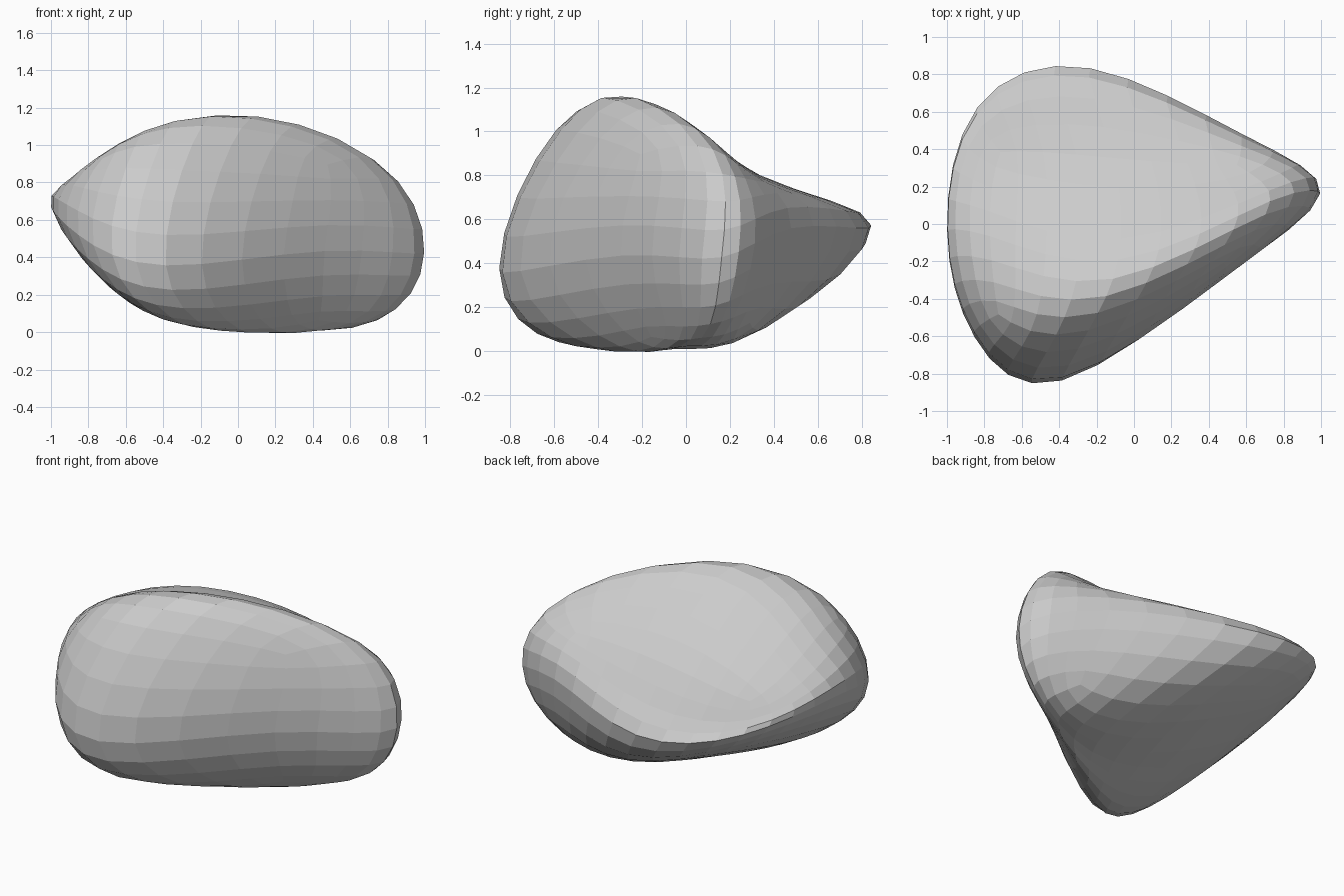
import bpy
import bmesh

# Remove the default cube
default = bpy.data.objects.get("Cube")
if default:
    bpy.data.objects.remove(default, do_unlink=True)

# Landmarks on the rock: rows run front to back, each row right to left (-x to +x)
UNDERSIDE = [
    [(-.56, -.64, .15), (-.15, -.48, .03), (.44, -.15, .05)],
    [(-.65, -.05, .27), (.02, -.16, .045), (.72, .08, .07)],
    [(-.6, .48, .42), (.1, .4, .135), (.65, .28, .11)],
]
RIM = [
    [(-.86, -.58, .52), (-.39, -.865, .34), (.45, -.3, .45)],
    [(-1, -.05, .68), None, (1.01, .155, .41)],
    [(-.83, .62, .64), (-.25, .855, .565), (.57, .48, .58)],
]
CROWN = [
    [(-.71, -.49, .94), (-.25, -.56, 1.01), (.5, -.2, .89)],
    [(-.77, -.05, .85), (-.09, -.21, 1.14), (.72, .14, .92)],
    [(-.72, .38, .735), (-.1, .35, .78), (.56, .3, .79)],
]
LAYERS = [UNDERSIDE, RIM, CROWN]


def make_cage():
    """Cube split once per side, with every vertex moved to its landmark."""
    bm = bmesh.new()
    bmesh.ops.create_cube(bm, size=2)
    bmesh.ops.subdivide_edges(bm, edges=bm.edges[:], cuts=1, use_grid_fill=True)
    for v in bm.verts:
        i, j, k = (round(c) + 1 for c in v.co)
        v.co = LAYERS[k][j][i]
    bmesh.ops.recalc_face_normals(bm, faces=bm.faces[:])
    mesh = bpy.data.meshes.new("rock")
    bm.to_mesh(mesh)
    bm.free()
    return mesh


def evaluated(obj):
    obj.data.update()
    bpy.context.view_layer.update()
    return obj.evaluated_get(bpy.context.evaluated_depsgraph_get())


# Rock body: a rounded boulder with flat facets
rock = bpy.data.objects.new("rock", make_cage())
bpy.context.collection.objects.link(rock)
rounding = rock.modifiers.new("rounding", "SUBSURF")
rounding.levels = rounding.render_levels = 2

# Push the cage outwards until the rounded surface meets the landmarks
targets = [v.co.copy() for v in rock.data.vertices]
for step in range(4):
    surface = evaluated(rock).data
    offsets = [t - surface.vertices[n].co for n, t in enumerate(targets)]
    for v, offset in zip(rock.data.vertices, offsets):
        v.co += offset

# Keep the rounded facets as real, flat faces
final = bpy.data.meshes.new_from_object(evaluated(rock))
rock.modifiers.clear()
rock.data = final
for face in final.polygons:
    face.use_smooth = False

# Plain grey stone
stone = bpy.data.materials.new("grey_stone")
stone.use_nodes = True
colour = (.6, .6, .6, 1)
stone.diffuse_color = colour
stone.node_tree.nodes["Principled BSDF"].inputs["Base Color"].default_value = colour
final.materials.clear()
final.materials.append(stone)
